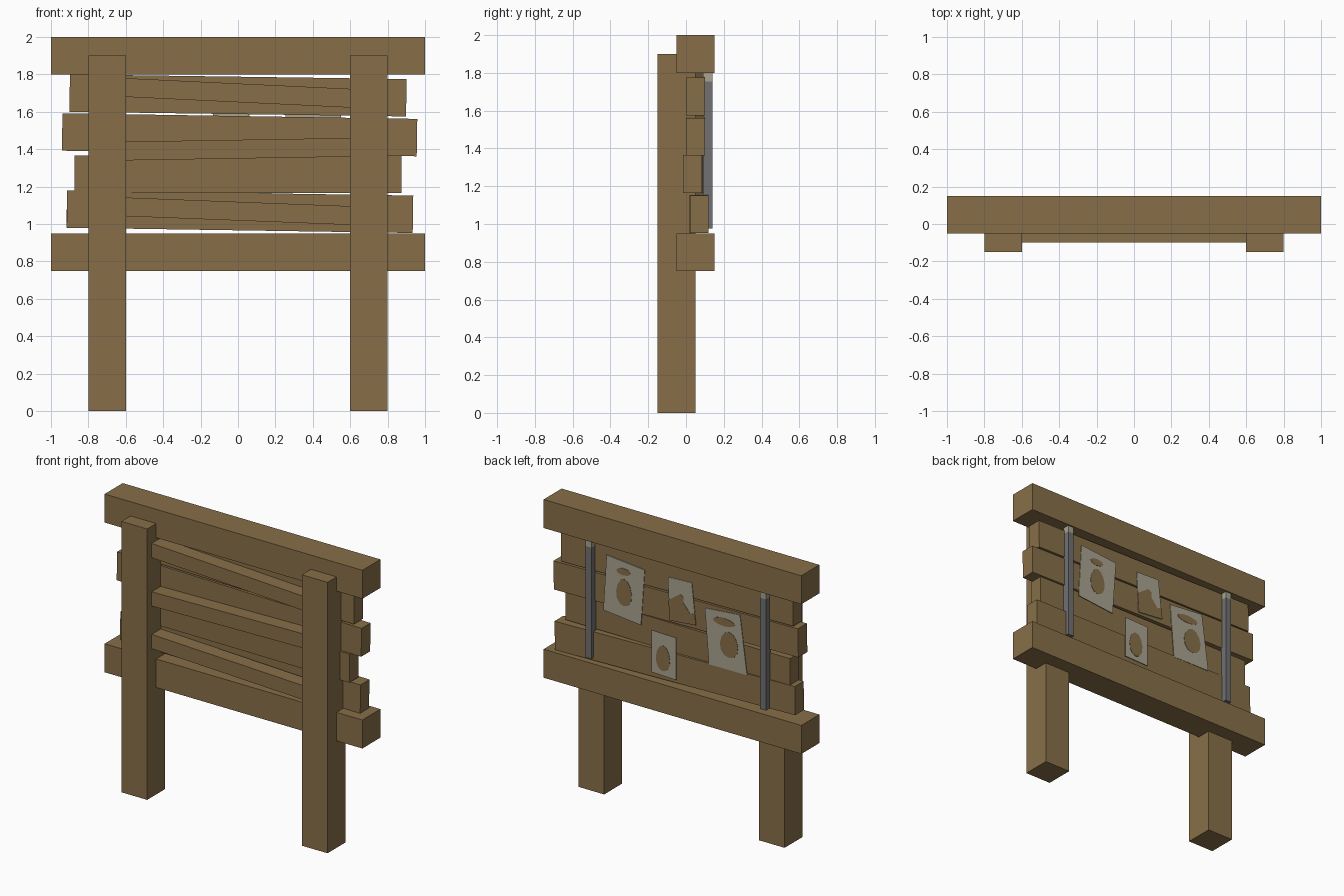
import bpy
import math
from mathutils import Vector

old = bpy.data.objects.get("Cube")
if old:
    bpy.data.objects.remove(old, do_unlink=True)


def make_material(name, rgb):
    mat = bpy.data.materials.new(name)
    mat.use_nodes = True
    colour = (*rgb, 1.0)
    mat.diffuse_color = colour
    mat.node_tree.nodes["Principled BSDF"].inputs["Base Color"].default_value = colour
    return mat


WOOD = make_material("brown_wood", (0.242, 0.159, 0.065))
STEEL = make_material("grey_steel", (0.165, 0.165, 0.172))
PAPER = make_material("pale_paper", (0.40, 0.37, 0.28))


def add_mesh(name, verts, faces, mat):
    mesh = bpy.data.meshes.new(name)
    mesh.from_pydata(verts, [], faces)
    mesh.materials.append(mat)
    obj = bpy.data.objects.new(name, mesh)
    bpy.context.collection.objects.link(obj)
    return obj


def beam(name, start, end, depth, height, mat=WOOD):
    """Square-ended board running along x between two centre points."""
    a, b = Vector(start), Vector(end)
    along = (b - a).normalized()
    side = Vector((0, 0, 1)).cross(along).normalized()
    up = along.cross(side)
    verts = [p + side * depth * s / 2 + up * height * t / 2
             for p in (a, b) for s, t in ((-1, -1), (1, -1), (1, 1), (-1, 1))]
    faces = [(3, 2, 1, 0), (4, 5, 6, 7)]
    faces += [(i, (i + 1) % 4, (i + 1) % 4 + 4, i + 4) for i in range(4)]
    return add_mesh(name, verts, faces, mat)


def box(name, x, y, z, mat=WOOD):
    ym, zm = sum(y) / 2, sum(z) / 2
    return beam(name, (x[0], ym, zm), (x[1], ym, zm), y[1] - y[0], z[1] - z[0], mat)


def plate(name, outline, y, mat, thick=0.004):
    """Thin sheet facing the back, from an (x, z) outline."""
    n = len(outline)
    verts = [(x, yy, z) for yy in (y, y + thick) for x, z in outline]
    faces = [tuple(range(n)), tuple(reversed(range(n, 2 * n)))]
    faces += [((i + 1) % n, i, i + n, (i + 1) % n + n) for i in range(n)]
    obj = add_mesh(name, verts, faces, mat)
    import_normals(obj)
    return obj


def import_normals(obj):
    # Make all sheet faces point outward
    import bmesh
    bm = bmesh.new()
    bm.from_mesh(obj.data)
    bmesh.ops.recalc_face_normals(bm, faces=bm.faces)
    bm.to_mesh(obj.data)
    bm.free()


def oval(x, z, w, h, n=12, flare=0.0):
    """Oval outline, optionally wider toward the bottom."""
    pts = []
    for i in range(n):
        a = 2 * math.pi * i / n
        grow = 1 - flare * math.sin(a)
        pts.append((x + w / 2 * math.cos(a) * grow, z + h / 2 * math.sin(a)))
    return pts


# Frame: two posts and two heavy rails
for side, s in (("right", -1), ("left", 1)):
    box(side + "_post", (s * 0.7 - 0.1, s * 0.7 + 0.1), (-0.15, 0.05), (0, 1.9))
box("top_rail", (-1, 1), (-0.05, 0.15), (1.8, 2.0))
box("bottom_rail", (-1, 1), (-0.05, 0.15), (0.75, 0.95))

# Crooked board planks
planks = [
    ((-0.90, 0.05, 1.70), (0.90, 0.05, 1.675)),
    ((-0.94, 0.05, 1.492), (0.957, 0.05, 1.462)),
    ((-0.875, 0.048, 1.265), (0.875, 0.035, 1.265)),
    ((-0.915, 0.05, 1.08), (0.935, 0.07, 1.052)),
]
for i, (a, b) in enumerate(planks):
    beam(f"plank_{i + 1}", a, b, 0.1, 0.2)

# Narrow slats between the posts
for i, (zl, zr) in enumerate(((1.73, 1.672), (1.39, 1.41), (1.092, 1.045))):
    beam(f"front_slat_{i + 1}", (-0.61, -0.05, zl), (0.61, -0.05, zr), 0.1, 0.1)

# Metal bars with pale caps on the back
for side, x in (("right", -0.695), ("left", 0.66)):
    span = (x - 0.023, x + 0.023)
    box(side + "_bar", span, (0.09, 0.14), (0.975, 1.755), STEEL)
    box(side + "_bar_cap", span, (0.09, 0.14), (1.755, 1.8), PAPER)

# Paper notices
notices = {
    "large_notice": (0.104, [(0.541, 1.718), (0.245, 1.69), (0.274, 1.296), (0.566, 1.325)]),
    "torn_notice": (0.104, [(0.066, 1.69), (-0.12, 1.698), (-0.152, 1.41), (0.05, 1.39)]),
    "wide_notice": (0.104, [(-0.222, 1.549), (-0.494, 1.573), (-0.549, 1.165), (-0.253, 1.163)]),
    "small_notice": (0.122, [(0.18, 1.295), (-0.01, 1.29), (-0.01, 0.995), (0.18, 1.0)]),
}
for name, (y, outline) in notices.items():
    plate(name, outline, y, PAPER)

# Brown painted shapes on the notices
shapes = {
    "large_notice_hat": (0.108, oval(0.41, 1.634, 0.11, 0.05, 8)),
    "large_notice_face": (0.108, oval(0.405, 1.49, 0.12, 0.19, 12, 0.15)),
    "torn_notice_patch": (0.108, [(0.06, 1.53), (-0.03, 1.595), (-0.058, 1.58), (-0.058, 1.54),
                                  (-0.11, 1.477), (-0.145, 1.492), (-0.152, 1.41), (0.05, 1.39)]),
    "wide_notice_hat": (0.108, oval(-0.37, 1.49, 0.17, 0.055)),
    "wide_notice_face": (0.108, oval(-0.41, 1.34, 0.14, 0.18, 12, 0.1)),
    "small_notice_face": (0.126, oval(0.09, 1.12, 0.11, 0.18, 12, 0.1)),
}
for name, (y, outline) in shapes.items():
    plate(name, outline, y, WOOD, 0.002)
